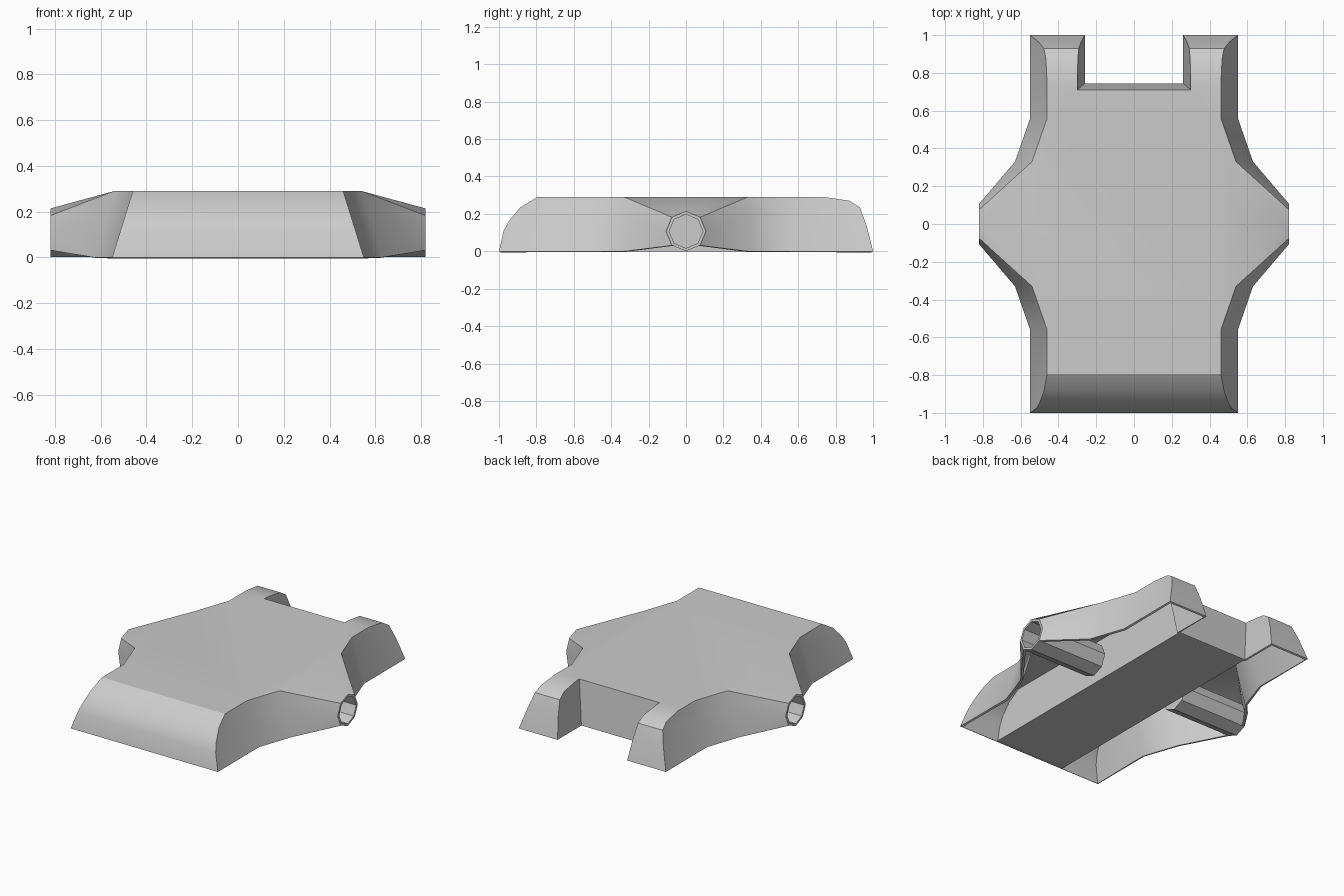
import bpy, bmesh
from math import sin, cos, pi

if "Cube" in bpy.data.objects:
    bpy.data.objects.remove(bpy.data.objects["Cube"])

H = 0.29                      # body height
R, ZC = 0.107, 0.107          # axle socket radius and centre height
LEVELS = (0, 0.655, 1)        # heights of the side loops, 0..1


def make(name, rings, closed_ends=True):
    """Loft a list of equal-length point rings into an object."""
    bm = bmesh.new()
    vs = [[bm.verts.new(p) for p in r] for r in rings]
    n = len(vs[0])
    for a, b in zip(vs, vs[1:]):
        for i in range(n):
            j = (i + 1) % n
            bm.faces.new((a[i], a[j], b[j], b[i]))
    if closed_ends:
        bm.faces.new(vs[0][::-1])
        bm.faces.new(vs[-1])
    bmesh.ops.recalc_face_normals(bm, faces=bm.faces)
    me = bpy.data.meshes.new(name)
    bm.to_mesh(me)
    bm.free()
    ob = bpy.data.objects.new(name, me)
    bpy.context.collection.objects.link(ob)
    return ob


def activate(ob):
    bpy.ops.object.select_all(action='DESELECT')
    ob.select_set(True)
    bpy.context.view_layer.objects.active = ob


def tapered(name, bottom, top, height, levels):
    """Mirrored outline, tapering from bottom to top."""
    rings = []
    for t in levels:
        half = [(a + (c - a) * t, b + (d - b) * t, height * t)
                for (a, b), (c, d) in zip(bottom, top)]
        rings.append(half + [(-x, y, z) for x, y, z in reversed(half)])
    return make(name, rings)


# side profile with rounded front and back ends
PROFILE = [(-1, -.05), (-1, 0), (-.975, .11), (-.945, .165), (-.885, .235), (-.795, .29), (0, .4),
           (.74, .29), (.875, .27), (.93, .235), (.965, .14), (1, 0), (1, -.05)]


def round_ends(ob, k=1):
    cut = make("profile_cutter", [[(x, y * k, z) for y, z in PROFILE] for x in (-1, 1)])
    cut.hide_render = True
    m = ob.modifiers.new("ends", 'BOOLEAN')
    m.operation, m.solver, m.object = 'INTERSECT', 'EXACT', cut
    activate(ob)
    bpy.ops.object.modifier_apply(modifier="ends")
    bpy.data.objects.remove(cut)


# outer shell with rear notch
side = [(.55, 1.1), (.55, .56), (.63, .33), (.63, 0), (.63, -.33), (.55, -.56), (.55, -1.1)]
shell = tapered("body_shell",
                [(.26, .745), (.26, 1.1)] + side,
                [(.30, .71), (.30, 1.1)] + [(x - .09, y) for x, y in side],
                H, LEVELS)
round_ends(shell)

# open the underside and the side walls, then loft the axle bosses
bm = bmesh.new()
bm.from_mesh(shell.data)
gone = []
for f in bm.faces:
    c = f.calc_center_median()
    if f.normal.z < -.9 or (abs(f.normal.x) > .8 and abs(c.y) < .3 and abs(c.x) > .5):
        gone.append(f)
bmesh.ops.delete(bm, geom=gone, context='FACES')
for sx in (1, -1):
    for sy in (1, -1):
        base = [bm.verts.new((sx * (.63 - .09 * t), sy * y, H * t))
                for t, y in ((0, .33), (LEVELS[1], .33), (1, .33), (1, 0))]
        tip = [bm.verts.new((sx * .82, sy * R * cos(a * pi / 4), ZC + R * sin(a * pi / 4)))
               for a in (-1, 0, 1, 2)]
        for f in ((base[0], base[1], tip[1], tip[0]), (base[1], tip[2], tip[1]),
                  (base[1], base[2], tip[2]), (base[2], base[3], tip[3], tip[2])):
            bm.faces.new(f)
bmesh.ops.remove_doubles(bm, verts=bm.verts, dist=.0005)
bmesh.ops.recalc_face_normals(bm, faces=bm.faces)
if max(bm.faces, key=lambda f: f.calc_area()).normal.z < 0:
    bmesh.ops.reverse_faces(bm, faces=bm.faces)
bm.to_mesh(shell.data)
bm.free()
sol = shell.modifiers.new("wall", 'SOLIDIFY')
sol.thickness, sol.offset = .015, -1
activate(shell)
bpy.ops.object.modifier_apply(modifier="wall")

# solid centre block under the shell
block = tapered("centre_block", [(.26, .738), (.26, -1.1)], [(.26, .703), (.26, -1.1)], .283, (0, 1))
round_ends(block, .993)

# eight-sided axle sockets
sockets = []
for s, label in ((1, "right"), (-1, "left")):
    rings = [[(s * x, r * cos(k * pi / 4), ZC + r * sin(k * pi / 4)) for k in range(8)]
             for x, r in ((.32, .106), (.82, .106), (.82, .09), (.38, .09))]
    sockets.append(make("axle_socket_" + label, rings))

for ob in [shell, block] + sockets:
    activate(ob)
    bpy.ops.object.shade_smooth_by_angle(angle=pi / 6)
